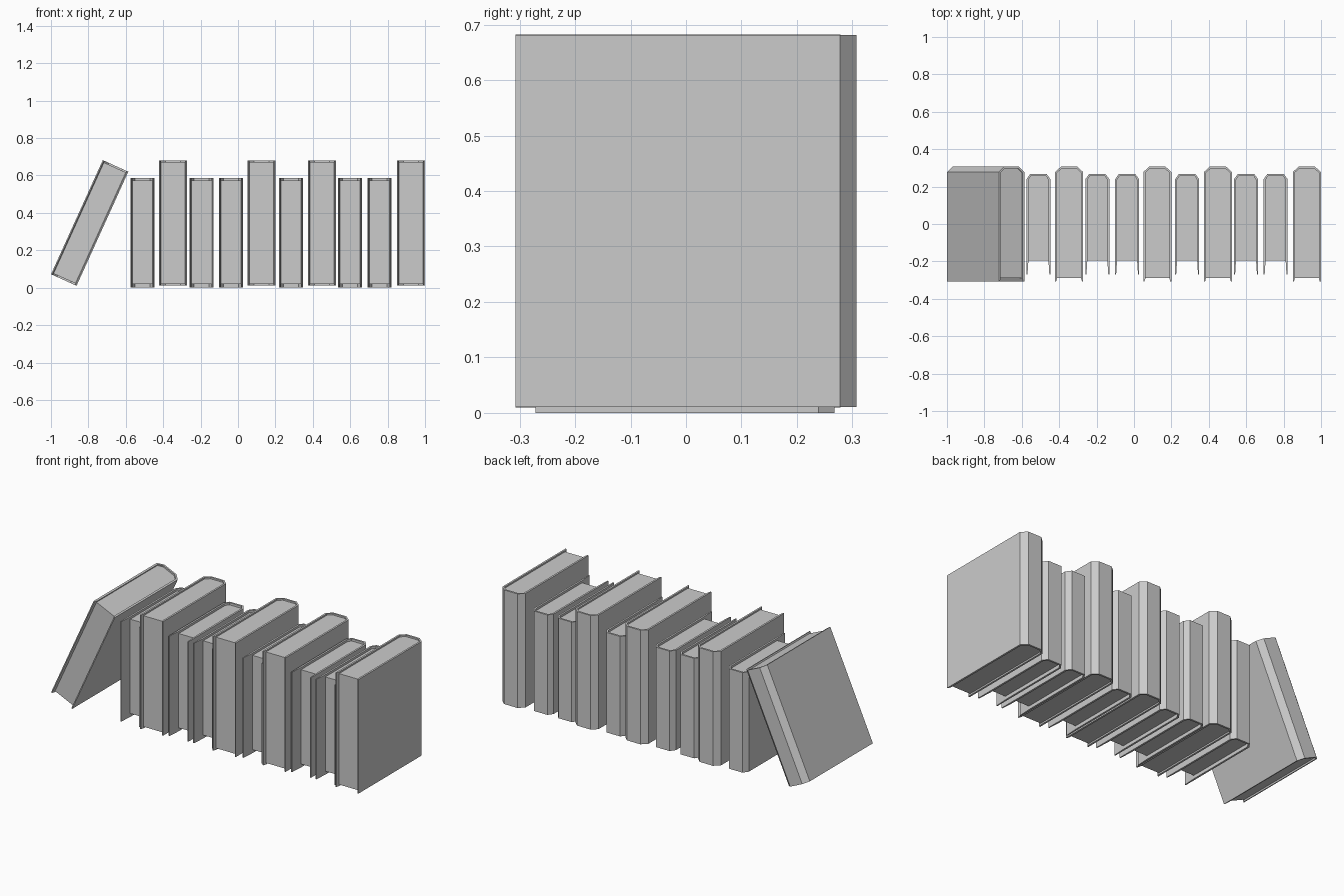
import bpy, bmesh
from math import radians

if "Cube" in bpy.data.objects:
    bpy.data.objects.remove(bpy.data.objects["Cube"])


def prism(bm, outline, z0, z1):
    """Closed prism from an xy outline."""
    lo = [bm.verts.new((x, y, z0)) for x, y in outline]
    hi = [bm.verts.new((x, y, z1)) for x, y in outline]
    n = len(outline)
    bm.faces.new(lo[::-1])
    bm.faces.new(hi)
    for i in range(n):
        j = (i + 1) % n
        bm.faces.new((lo[i], lo[j], hi[j], hi[i]))


def mirrored(half):
    return half + [(-x, y) for x, y in reversed(half)]


def book(name, kind, x, z, tilt=0):
    w, front, back, h, cx, page_front, low, top = kind
    t, tip = 0.011, 0.006
    cy = 0.029
    # right half of the cover outline, front edge to spine
    outer = [(w, front), (w, back - cy), (w - cx, back)]
    inner = [(w - tip, front), (w - t, page_front),
             (w - t, back - cy - 0.003), (w - cx - 0.003, back - t)]
    bm = bmesh.new()
    # wrap-around cover: outer loop one way, inner loop back
    prism(bm, mirrored(outer) + [(-x, y) for x, y in inner] + inner[::-1], -h, h)
    # page block fitted inside the cover
    prism(bm, mirrored(inner[1:]), -h + low, h - top)
    bmesh.ops.recalc_face_normals(bm, faces=bm.faces)
    me = bpy.data.meshes.new(name)
    bm.to_mesh(me)
    bm.free()
    ob = bpy.data.objects.new(name, me)
    ob.location = (x, 0, z)
    ob.rotation_euler.y = radians(tilt)
    bpy.context.collection.objects.link(ob)


# half width, front y, spine y, half height, spine bevel, page front y, page insets
LARGE = (0.075, -0.307, 0.307, 0.335, 0.032, -0.290, 0.009, 0.009)
SMALL = (0.0645, -0.271, 0.268, 0.2935, 0.021, -0.194, 0.020, 0.013)

# upright books
for i, x in enumerate((-0.347, 0.125, 0.449, 0.924)):
    book(f"large_book_{i + 1}", LARGE, x, 0.346)
for i, x in enumerate((-0.511, -0.196, -0.037, 0.284, 0.599, 0.757)):
    book(f"small_book_{i + 1}", SMALL, x, 0.2935)

# leaning book at the left end
book("leaning_book", LARGE, -0.793, 0.346, 24.4)
